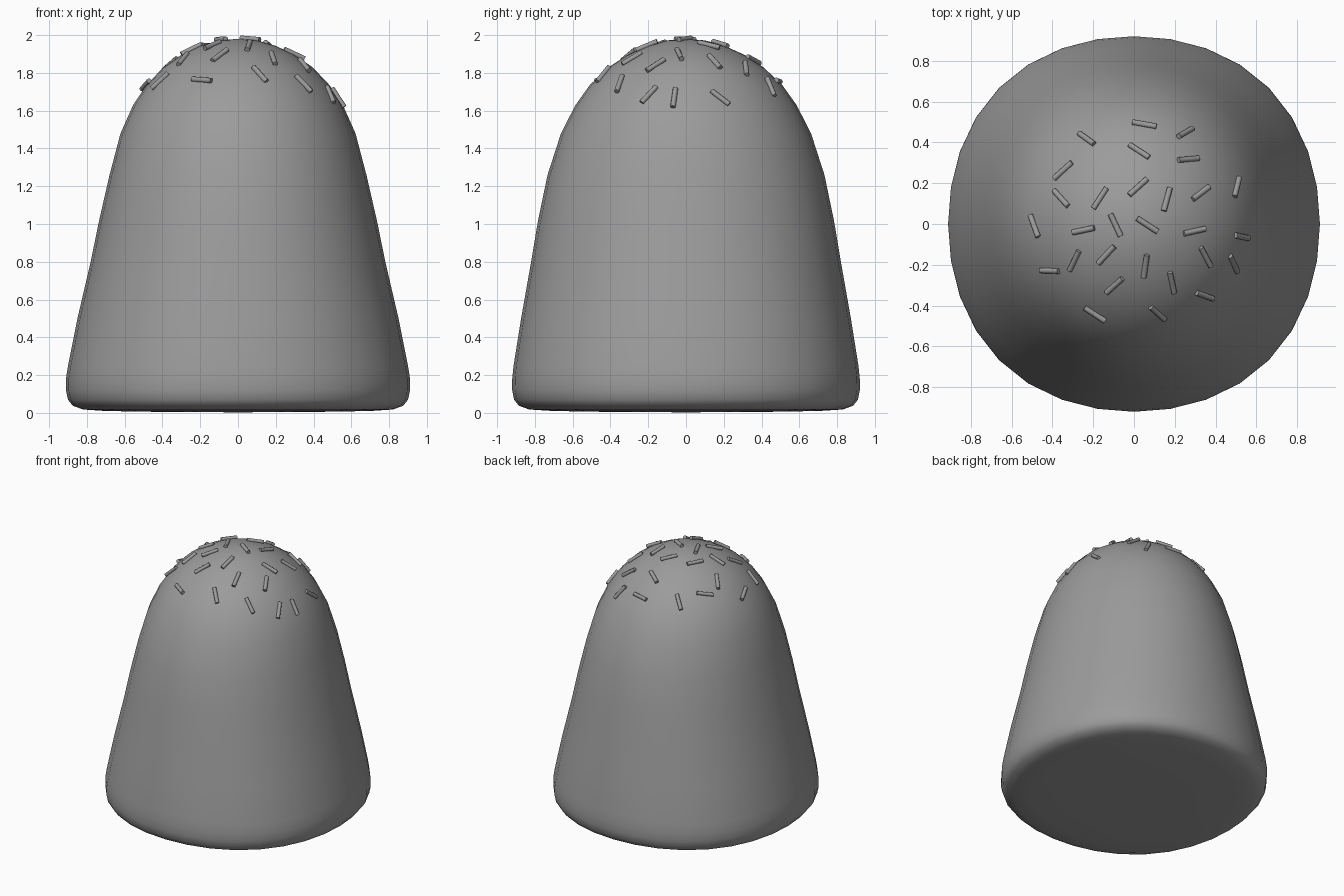
import bpy, bmesh, math
from mathutils import Vector, Matrix
from mathutils.bvhtree import BVHTree

if "Cube" in bpy.data.objects:
    bpy.data.objects.remove(bpy.data.objects["Cube"])

SIDES = 32
dark_grey = bpy.data.materials.new("dark_grey")
dark_grey.diffuse_color = (0.33, 0.33, 0.33, 1)
dark_grey.use_nodes = True
dark_grey.node_tree.nodes["Principled BSDF"].inputs["Base Color"].default_value = dark_grey.diffuse_color


def finish(bm, name, smooth_angle):
    bmesh.ops.recalc_face_normals(bm, faces=bm.faces)
    mesh = bpy.data.meshes.new(name)
    bm.to_mesh(mesh)
    bm.free()
    mesh.materials.append(dark_grey)
    obj = bpy.data.objects.new(name, mesh)
    bpy.context.collection.objects.link(obj)
    bpy.ops.object.select_all(action='DESELECT')
    obj.select_set(True)
    bpy.context.view_layer.objects.active = obj
    bpy.ops.object.shade_smooth_by_angle(angle=math.radians(smooth_angle))
    return obj


# Gumdrop body: slightly squared elliptical rings (x radius, y radius, z)
rings = [
    (0.40, 0.40, 0.005), (0.70, 0.70, 0.01), (0.82, 0.83, 0.018),
    (0.875, 0.885, 0.038), (0.90, 0.91, 0.07), (0.911, 0.92, 0.12),
    (0.911, 0.92, 0.18), (0.90, 0.913, 0.25), (0.85, 0.873, 0.50),
    (0.78, 0.82, 0.80), (0.735, 0.783, 1.02), (0.68, 0.733, 1.26),
    (0.622, 0.662, 1.48), (0.555, 0.585, 1.63), (0.485, 0.51, 1.735),
    (0.395, 0.41, 1.83), (0.30, 0.31, 1.895), (0.20, 0.205, 1.943),
    (0.10, 0.10, 1.972),
]
bm = bmesh.new()
loops = []
for rx, ry, z in rings:
    loop = []
    for i in range(SIDES):
        a = 2 * math.pi * i / SIDES
        f = 1 + 0.028 * max(0, 1 - z / 1.7) * math.sin(2 * a) ** 2
        loop.append(bm.verts.new((f * rx * math.cos(a), f * ry * math.sin(a), z)))
    loops.append(loop)
bottom = bm.verts.new((0, 0, 0.003))
top = bm.verts.new((0, 0, 1.98))
for i in range(SIDES):
    j = (i + 1) % SIDES
    for lo, hi in zip(loops, loops[1:]):
        bm.faces.new((lo[i], lo[j], hi[j], hi[i]))
    bm.faces.new((bottom, loops[0][j], loops[0][i]))
    bm.faces.new((top, loops[-1][i], loops[-1][j]))
bm.normal_update()
surface = BVHTree.FromBMesh(bm)
finish(bm, "gumdrop_body", 80)

# Sugar sprinkles: x, y and heading in degrees as seen from the top
sprinkles = [
    (0.05, 0.485, -10), (-0.23, 0.415, -36), (0.25, 0.445, 30),
    (0.025, 0.355, -33), (0.265, 0.315, 5), (-0.345, 0.26, 42),
    (0.02, 0.18, 42), (-0.165, 0.125, 57), (-0.355, 0.125, -48),
    (0.16, 0.12, 75), (0.325, 0.15, 37), (0.50, 0.18, 76),
    (-0.485, -0.01, -70), (-0.245, -0.03, 12), (-0.09, -0.005, -65),
    (0.065, -0.005, -33), (0.295, -0.035, 13), (0.525, -0.062, -12),
    (-0.41, -0.228, -2), (-0.29, -0.178, 64), (-0.135, -0.15, 47),
    (0.055, -0.205, 82), (0.35, -0.16, -62), (0.485, -0.195, -65),
    (-0.095, -0.30, 42), (0.185, -0.285, -78), (0.345, -0.35, -20),
    (-0.19, -0.44, -33), (0.115, -0.435, -42),
]
bm = bmesh.new()
for x, y, heading in sprinkles:
    hit, n, _, _ = surface.ray_cast(Vector((x, y, 3)), Vector((0, 0, -1)))
    if n.z < 0:
        n = -n
    # direction lying in the surface with the given plan heading
    a = math.radians(heading)
    d = Vector((math.cos(a), math.sin(a), 0))
    d.z = -(d.x * n.x + d.y * n.y) / n.z
    d.normalize()
    frame = Matrix((n.cross(d), n, d)).transposed().to_4x4()
    bmesh.ops.create_cone(bm, cap_ends=True, segments=8, radius1=0.014,
                          radius2=0.014, depth=0.12,
                          matrix=Matrix.Translation(hit + n * 0.005) @ frame)
finish(bm, "sprinkles", 50)
